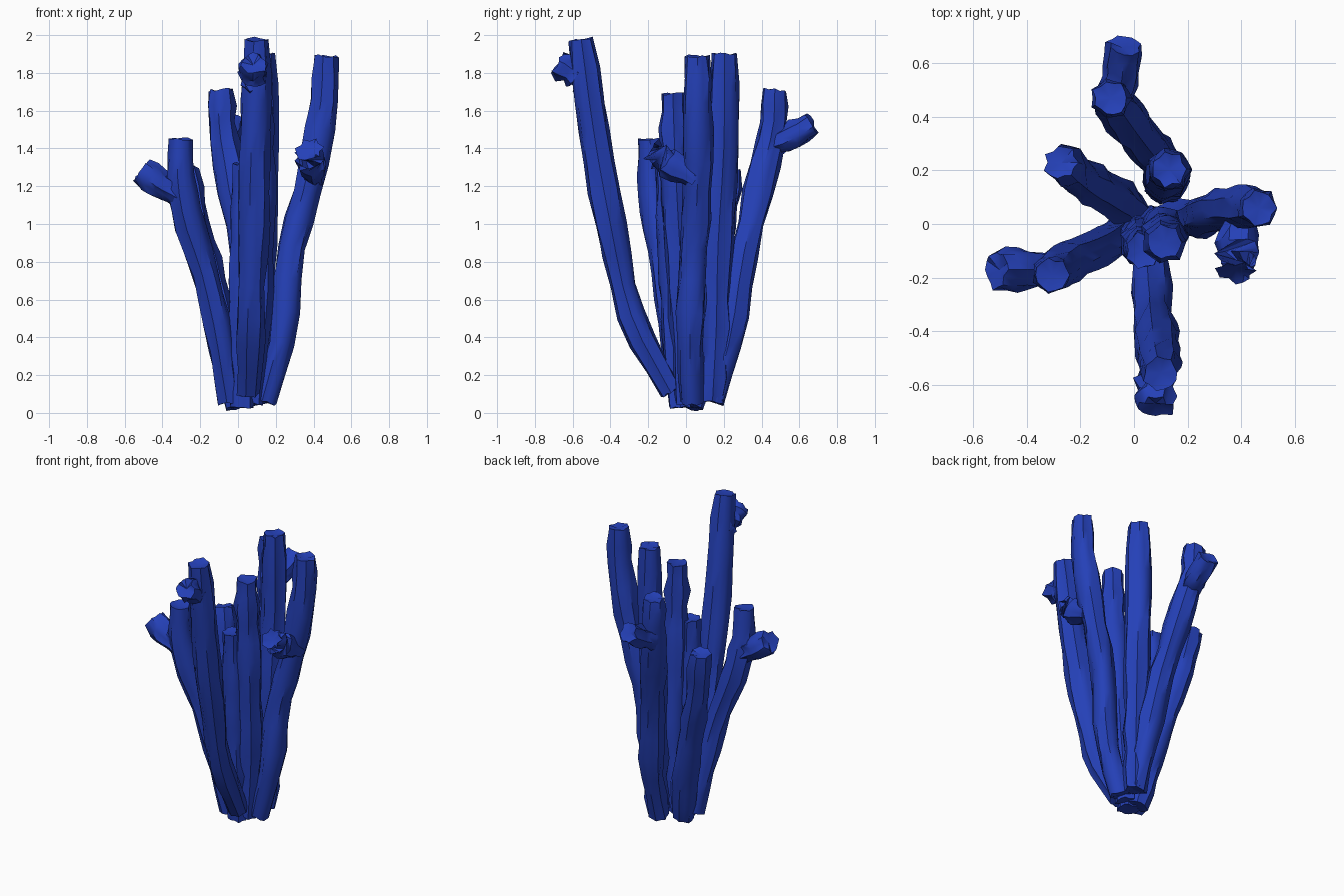
import bpy, bmesh, math, random
from mathutils import Vector

if "Cube" in bpy.data.objects:
    bpy.data.objects.remove(bpy.data.objects["Cube"])

random.seed(7)
blue = bpy.data.materials.new("deep blue")
blue.diffuse_color = (0.018, 0.052, 0.48, 1)
blue.use_nodes = True
blue.node_tree.nodes["Principled BSDF"].inputs["Base Color"].default_value = blue.diffuse_color
SIDES = 14


def along(pts, t):
    """Catmull-Rom point on a path, t from 0 to 1."""
    p = [pts[0] * 2 - pts[1]] + pts + [pts[-1] * 2 - pts[-2]]
    s = t * (len(pts) - 1)
    i = min(int(s), len(pts) - 2)
    u = s - i
    a, b, c, d = p[i:i + 4]
    return 0.5 * (2 * b + (c - a) * u + (2 * a - 5 * b + 4 * c - d) * u * u
                  + (3 * b - a - 3 * c + d) * u ** 3)


def tube(name, path, r0, r1, rings, jitter, rib, bulge, lump):
    """Ribbed, lumpy tube along a path with a ragged, slightly sunken end."""
    pts = [Vector(p) for p in path]
    bm = bmesh.new()
    loops = []
    for k in range(rings):
        t = k / (rings - 1)
        c = along(pts, t)
        d = (along(pts, min(t + .02, 1)) - along(pts, max(t - .02, 0))).normalized()
        ref = Vector((0, 1, 0)) if abs(d.y) < 0.8 else Vector((1, 0, 0))
        u = d.cross(ref).normalized()
        v = d.cross(u)
        r = r0 + (r1 - r0) * t + bulge * max(math.sin(math.pi * t), 0) ** 0.5
        if 0 < k < rings - 1:
            r += random.uniform(-lump, lump)
        ring = []
        for j in range(SIDES):
            a = 2 * math.pi * j / SIDES
            rr = r + random.uniform(-jitter, jitter) + (rib if j % 2 else -rib)
            slip = d * random.uniform(-jitter, jitter)
            ring.append(bm.verts.new(c + (u * math.cos(a) + v * math.sin(a)) * rr + slip))
        loops.append(ring)
    for lo, hi in zip(loops, loops[1:]):
        for j in range(SIDES):
            n = (j + 1) % SIDES
            bm.faces.new((lo[j], lo[n], hi[n], hi[j]))
    for ring, sink in ((loops[0], 0.0), (loops[-1], 0.015)):
        mid = sum((w.co for w in ring), Vector()) / SIDES
        hub = bm.verts.new(mid - d * sink)
        for j in range(SIDES):
            bm.faces.new((ring[j], ring[(j + 1) % SIDES], hub))
    bmesh.ops.recalc_face_normals(bm, faces=bm.faces)
    me = bpy.data.meshes.new(name)
    bm.to_mesh(me)
    bm.free()
    me.materials.append(blue)
    ob = bpy.data.objects.new(name, me)
    bpy.context.collection.objects.link(ob)
    bpy.ops.object.select_all(action='DESELECT')
    ob.select_set(True)
    bpy.context.view_layer.objects.active = ob
    bpy.ops.object.shade_smooth_by_angle(angle=math.radians(45))


# Main stems, fanning out from the foot
stems = {
    "front_stem": [(.055, -.08, .11), (.07, -.29, .52), (.08, -.40, 1.0), (.09, -.49, 1.5), (.10, -.555, 1.98)],
    "back_stem": [(.10, .14, .06), (.09, .24, .42), (.04, .30, .80), (-.03, .39, 1.2), (-.08, .46, 1.5), (-.09, .47, 1.71)],
    "right_stem": [(.14, .03, .06), (.24, .02, .43), (.28, .04, .85), (.37, .06, 1.2), (.45, .06, 1.6), (.465, .06, 1.89)],
    "left_stem": [(-.045, -.02, .06), (-.10, -.07, .4), (-.17, -.11, .72), (-.26, -.15, 1.0), (-.30, -.18, 1.22), (-.305, -.19, 1.45)],
    "back_left_stem": [(.0, .03, .03), (-.06, .09, .35), (-.14, .14, .7), (-.22, .19, 1.0), (-.27, .23, 1.29)],
    "back_right_stem": [(.11, .14, .06), (.12, .16, .45), (.12, .17, .9), (.13, .20, 1.4), (.13, .205, 1.90)],
    "inner_tall_stem": [(.07, 0, .05), (.10, -.01, .5), (.11, -.04, 1.0), (.115, -.06, 1.4), (.115, -.07, 1.69)],
    "inner_short_stem": [(.02, -.03, .03), (.02, -.05, .4), (.025, -.08, .8), (.03, -.10, 1.32)],
}
for name, path in stems.items():
    tube(name, path, .062, .062, 13, .007, .004, .014, .008)

# Short knobbly side branches
branches = {
    "front_branch": [(.08, -.52, 1.74), (.08, -.60, 1.80), (.08, -.68, 1.85)],
    "back_branch": [(-.08, .45, 1.42), (-.05, .55, 1.46), (-.035, .67, 1.53)],
    "right_branch": [(.40, .05, 1.24), (.39, -.07, 1.31), (.38, -.18, 1.39)],
    "left_branch": [(-.30, -.18, 1.14), (-.40, -.17, 1.20), (-.51, -.17, 1.28)],
}
for name, path in branches.items():
    tube(name, path, .055, .066, 6, .011, .005, .01, .008)
